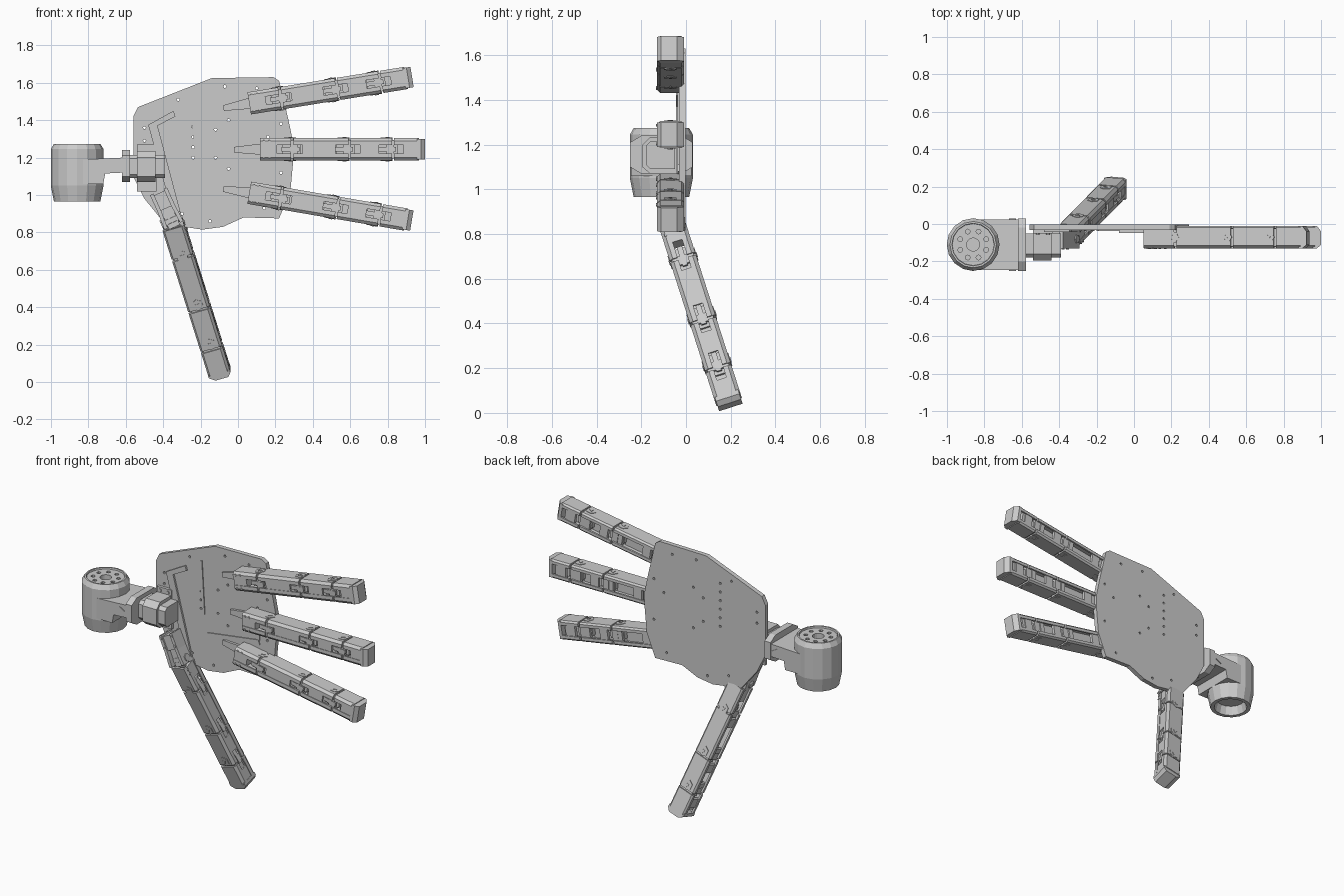
import bpy, bmesh
from math import sin, cos, pi, radians
from mathutils import Matrix, Vector

if "Cube" in bpy.data.objects:
    bpy.data.objects.remove(bpy.data.objects["Cube"])

I = Matrix.Identity(4)


def prism(bm, pts, axis, lo, hi, M=I):
    """Extrude a 2D outline along an axis (0=x, 1=y, 2=z) of frame M."""
    rings = []
    for h in (lo, hi):
        ring = []
        for p in pts:
            c = list(p)
            c.insert(axis, h)
            ring.append(bm.verts.new(M @ Vector(c)))
        rings.append(ring)
    a, b = rings
    bm.faces.new(a)
    bm.faces.new(b[::-1])
    n = len(pts)
    for i in range(n):
        j = (i + 1) % n
        bm.faces.new((a[i], b[i], b[j], a[j]))


def box(bm, x, y, z, M=I):
    prism(bm, [(x[0], y[0]), (x[1], y[0]), (x[1], y[1]), (x[0], y[1])], 2, z[0], z[1], M)


def rod(bm, a, b, axis, lo, hi, r, n=6, M=I):
    prism(bm, [(a + r * cos(2 * pi * i / n), b + r * sin(2 * pi * i / n)) for i in range(n)], axis, lo, hi, M)


def finish(bm, name):
    bmesh.ops.recalc_face_normals(bm, faces=bm.faces)
    me = bpy.data.meshes.new(name)
    bm.to_mesh(me)
    bm.free()
    ob = bpy.data.objects.new(name, me)
    bpy.context.collection.objects.link(ob)
    return ob


def drill(ob, bm):
    cutter = finish(bm, ob.name + "_cutter")
    cutter.hide_render = True
    cutter.hide_set(True)
    m = ob.modifiers.new("holes", 'BOOLEAN')
    m.operation, m.solver, m.object = 'DIFFERENCE', 'EXACT', cutter


def frame(origin, u, d):
    """Finger frame: x along the finger, y towards its back, z sideways."""
    u = Vector(u).normalized()
    d = Vector(d)
    d = (d - d.dot(u) * u).normalized()
    w = u.cross(d)
    return Matrix.Translation(origin) @ Matrix((u, d, w)).transposed().to_4x4()


# Half of the hollow link section: (depth, sideways)
SHELL = [(-.06, .022), (-.06, .044), (-.046, .06), (.05, .06), (.06, .05), (.06, .032),
         (.048, .032), (.042, .046), (-.042, .046), (-.05, .022)]
LINKS = [(0, .165), (.178, .472), (.484, .705), (.717, .85)]
PINS = [.16, .447, .677]


def finger(name, M):
    bm = bmesh.new()
    for k, (a, b) in enumerate(LINKS):
        # mirrored side shells
        for s in (1, -1):
            prism(bm, [(d, s * w) for d, w in SHELL], 0, a, b, M)
        # front web, back cross plates and inner floor
        if k:
            box(bm, (a + .05, b - .07 if k < 3 else b), (-.057, -.046), (-.024, .024), M)
            box(bm, (a + .03, a + .085), (.035, .055), (-.047, .047), M)
            box(bm, (b - .06, b - .03), (.03, .05), (-.047, .047), M)
            box(bm, (a + .02, b - .06), (-.012, .008), (-.047, .047), M)
        else:
            box(bm, (.0, .09), (-.056, .05), (-.03, .03), M)
    for p in PINS:
        # joint pin, hinge tongue and drive bar
        rod(bm, p, 0, 2, -.063, .063, .032, 6, M)
        rod(bm, p, 0, 2, -.066, .066, .014, 3, M)
        box(bm, (p - .04, p + .06), (-.03, .035), (-.026, .026), M)
        prism(bm, [(p - .045, -.045), (p + .05, -.056), (p + .05, -.04), (p - .045, -.03)], 2, -.012, .012, M)
        # narrow joint neck showing in the gap between links
        box(bm, (p, p + .04), (-.05, .045), (-.05, .05), M)
    # fingertip
    prism(bm, [(.84, -.06), (.86, -.06), (.882, -.042), (.882, .03), (.86, .06), (.84, .06)], 2, -.055, .055, M)
    # base screws
    for u in (.02, .05):
        for w in (-.042, .042):
            rod(bm, u, w, 1, -.064, -.05, .007, 6, M)
    return finish(bm, name)


# Palm plate
bm = bmesh.new()
prism(bm, [(-.56, 1.42), (-.535, 1.47), (-.14, 1.625), (.19, 1.63), (.22, 1.61), (.27, 1.4), (.295, 1.28),
           (.295, 1.18), (.28, 1.02), (.22, .875), (.03, .88), (-.08, .83), (-.19, .815), (-.39, .845),
           (-.50, .98), (-.56, 1.1)], 1, -.032, -.003)
palm = finish(bm, "palm_plate")
bm = bmesh.new()
holes = [(-.5, 1.36), (-.5, 1.29), (-.32, 1.51), (-.15, .86), (.23, 1.38), (.23, 1.12), (-.07, 1.58), (.1, 1.57),
         (-.05, 1.14), (.16, 1.31), (.14, .93), (-.05, 1.4), (-.3, .9), (-.12, 1.2), (-.12, 1.35)]
holes += [(-.24, 1.2 + .055 * i) for i in range(6)]
for x, z in holes:
    rod(bm, x, z, 1, -.1, .1, .008, 6)
drill(palm, bm)

# Raised strips and thumb rail on the palm
bm = bmesh.new()
prism(bm, [(-.255, 1.5), (-.23, 1.51), (-.21, 1.17), (-.225, 1.17)], 1, -.038, -.03)
prism(bm, [(-.2, 1.03), (-.19, 1.06), (.17, 1.11), (.18, 1.08)], 1, -.038, -.03)
prism(bm, [(.15, 1.11), (.18, 1.11), (.18, 1.19), (.15, 1.19)], 1, -.038, -.03)
finish(bm, "palm_strips")
bm = bmesh.new()
prism(bm, [(-.48, 1.375), (-.345, 1.45), (-.335, 1.42), (-.43, 1.37), (-.295, .86), (-.34, .86)], 1, -.044, -.025)
finish(bm, "thumb_rail")

# Three fingers with the tendon guides leading to them
for name, x, z, ang in (("upper_finger", .06, 1.49, 9.2), ("middle_finger", .118, 1.245, 0),
                        ("lower_finger", .06, 1.012, -9.7)):
    a = radians(ang)
    M = frame((x, -.07, z), (cos(a), 0, sin(a)), (0, 1, 0))
    finger(name, M)
    bm = bmesh.new()
    prism(bm, [(-.14, -.018), (.01, -.03), (.01, .03), (-.14, .012)], 1, .022, .042, M)
    finish(bm, name + "_guide")

# Thumb, folding across the palm
T = frame((-.345, -.06, .837), (.255, .26, -.81), (-1, 0, 0))
finger("thumb", T)

# Thumb base bracket: two cheeks, core and screws
B = frame((-.425, -.08, 1.02), (.09, 0, -.2), (0, 1, 0))
bm = bmesh.new()
for s in (1, -1):
    prism(bm, [(0, s * .03), (.1, s * .03), (.2, s * .036), (.2, s * .056), (.1, s * .05), (0, s * .05)],
          1, -.05, .055, B)
box(bm, (.01, .1), (-.04, .055), (-.032, .032), B)
box(bm, (.08, .21), (-.02, .03), (-.032, .032), B)
rod(bm, .17, 0, 2, -.06, .06, .025, 6, B)
for u in (.02, .08):
    for w in (-.04, .04):
        rod(bm, u, w, 1, -.055, -.04, .008, 6, B)
finish(bm, "thumb_bracket")

# Wrist mount on the palm
bm = bmesh.new()
box(bm, (-.54, -.435), (-.05, -.028), (1.02, 1.27))
prism(bm, [(-.03, 1.07), (-.16, 1.07), (-.195, 1.1), (-.195, 1.2), (-.16, 1.235), (-.03, 1.235)], 0, -.54, -.44)
prism(bm, [(-.05, 1.09), (-.16, 1.09), (-.18, 1.11), (-.18, 1.195), (-.16, 1.215), (-.05, 1.215)], 0, -.6, -.39)
for x in (-.515, -.46):
    for z in (1.04, 1.25):
        rod(bm, x, z, 1, -.056, -.045, .01, 6)
finish(bm, "wrist_mount")

# Wrist flange
bm = bmesh.new()
prism(bm, [(.03, 1.1), (-.02, 1.07), (-.2, 1.07), (-.25, 1.1), (-.25, 1.21), (-.2, 1.24), (-.02, 1.24), (.03, 1.21)],
      0, -.62, -.578)
finish(bm, "wrist_flange")

# Yoke arm between motor and flange
bm = bmesh.new()
prism(bm, [(-.83, 1.06), (-.72, 1.06), (-.71, 1.115), (-.61, 1.12), (-.61, 1.2), (-.83, 1.19)], 1, -.245, .025)
rod(bm, -.655, 1.16, 1, -.25, .03, .025, 3)
finish(bm, "wrist_yoke")

# Motor housing: lathed, recessed at both ends
bm = bmesh.new()
prof = [(.035, 1.2), (.035, 1.264), (.112, 1.264), (.114, 1.274), (.124, 1.274), (.141, 1.245), (.141, 1.05),
        (.124, .965), (.1, .965), (.085, 1.02)]
n = 16
rings = [[bm.verts.new((-.86 + r * cos(2 * pi * i / n), -.11 + r * sin(2 * pi * i / n), z)) for i in range(n)]
         for r, z in prof]
for a, b in zip(rings, rings[1:]):
    for i in range(n):
        j = (i + 1) % n
        bm.faces.new((a[i], a[j], b[j], b[i]))
bm.faces.new(rings[0])
bm.faces.new(rings[-1])
motor = finish(bm, "motor_housing")
bm = bmesh.new()
for i in range(8):
    t = 2 * pi * (i + .5) / 8
    rod(bm, -.86 + .075 * cos(t), -.11 + .075 * sin(t), 2, 1.22, 1.3, .013, 8)
drill(motor, bm)
